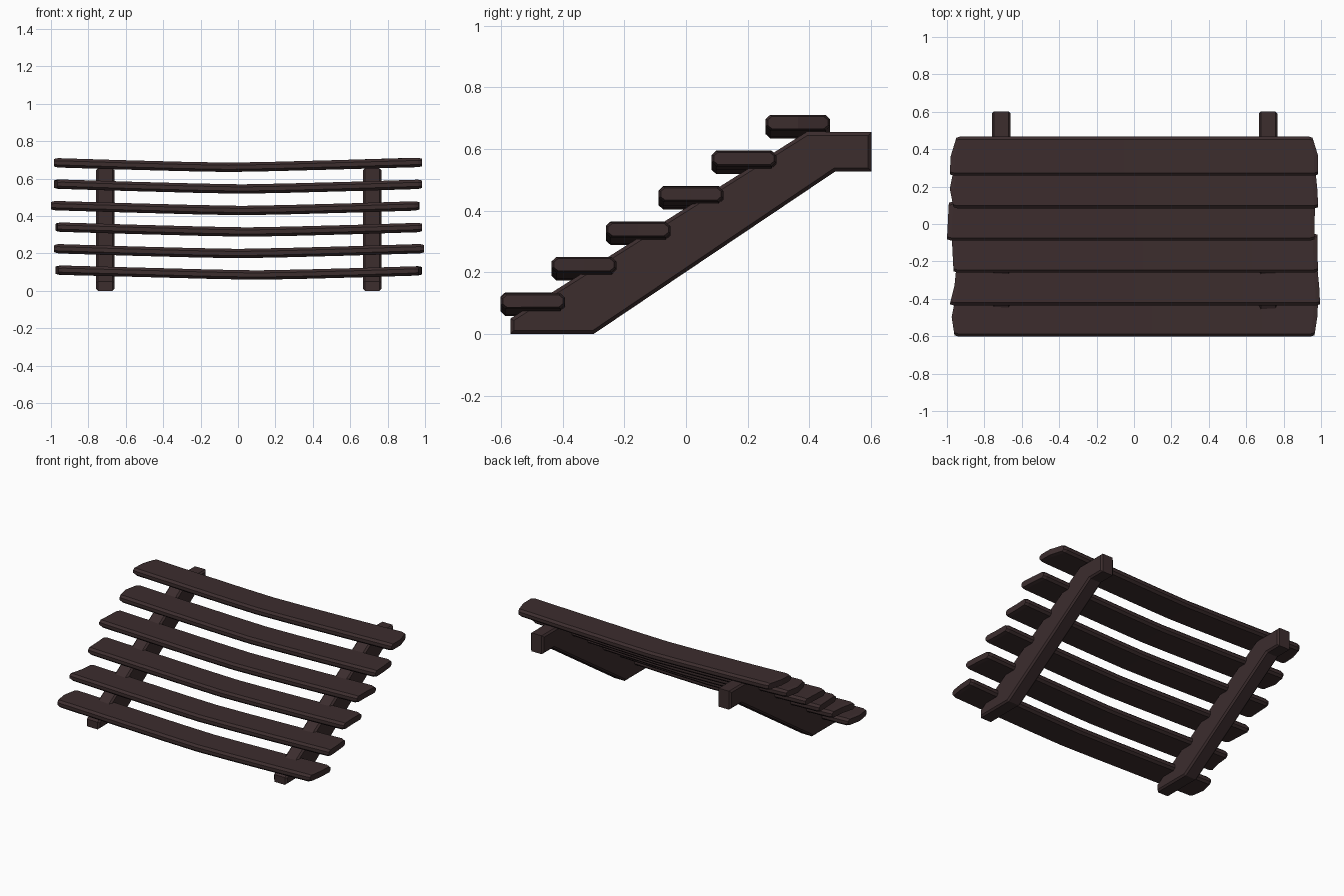
import bpy, bmesh, math

if "Cube" in bpy.data.objects:
    bpy.data.objects.remove(bpy.data.objects["Cube"])

wood = bpy.data.materials.new("dark brown wood")
wood.diffuse_color = (0.045, 0.026, 0.027, 1)
wood.use_nodes = True
wood.node_tree.nodes["Principled BSDF"].inputs["Base Color"].default_value = wood.diffuse_color


def finish(name, bm):
    bmesh.ops.recalc_face_normals(bm, faces=bm.faces)
    mesh = bpy.data.meshes.new(name)
    bm.to_mesh(mesh)
    bm.free()
    mesh.materials.append(wood)
    obj = bpy.data.objects.new(name, mesh)
    bpy.context.collection.objects.link(obj)


# Sloping side beams: a (y, z) profile extruded across x with chamfered rims
PROFILE = [(-0.57, 0), (-0.30, 0), (0.485, 0.528), (0.602, 0.528),
           (0.602, 0.655), (0.39, 0.655), (-0.57, 0.05)]


def beam(name, x, width=0.10):
    bm = bmesh.new()
    face = bm.faces.new([bm.verts.new((x - width / 2, y, z)) for y, z in PROFILE])
    ext = bmesh.ops.extrude_face_region(bm, geom=[face])
    moved = [g for g in ext["geom"] if isinstance(g, bmesh.types.BMVert)]
    bmesh.ops.translate(bm, verts=moved, vec=(width, 0, 0))
    rims = [e for e in bm.edges if abs(e.verts[0].co.x - e.verts[1].co.x) < 1e-5]
    bmesh.ops.bevel(bm, geom=rims, offset=0.011, segments=1, affect='EDGES')
    finish(name, bm)


beam("left_beam", -0.71)
beam("right_beam", 0.717)

# Plank treads: chamfered section swept along x, sagging in the middle
SECTION = [(-0.09, 0), (0, 0), (0.09, 0), (0.105, -0.014), (0.105, -0.036),
           (0.09, -0.05), (0, -0.05), (-0.09, -0.05), (-0.105, -0.036), (-0.105, -0.014)]


def tread(name, y, top, left, right, low):
    """left / right: end x at the front, middle and back of the plank."""
    bm = bmesh.new()

    def end_x(ends, v):
        f = v / 0.105
        return ends[1] + abs(f) * (ends[2 if f > 0 else 0] - ends[1])

    # (side, fraction of half length, inset from end, section scale)
    stations = [(-1, 1, 0, 0.8), (-1, 1, 0.022, 1), (-1, 0.6, 0, 1), (-1, 0.25, 0, 1),
                (0, 0, 0, 1),
                (1, 0.25, 0, 1), (1, 0.6, 0, 1), (1, 1, 0.022, 1), (1, 1, 0, 0.8)]
    loops = []
    for side, frac, inset, scale in stations:
        loop = []
        for v, w in SECTION:
            end = end_x(left if side < 0 else right, v)
            x = low + (end - low) * frac - side * inset
            if frac < 1:
                x = low + side * frac * 0.97
            sag = 0.026 * (1 - min(1, abs(x - low) / 0.97) ** 1.25)
            ws = -0.025 + (w + 0.025) * scale
            vs = v * (1 - (1 - scale) * 0.35)
            loop.append(bm.verts.new((x, y + vs, top + ws - sag)))
        loops.append(loop)
    n = len(SECTION)
    for a, b in zip(loops, loops[1:]):
        for i in range(n):
            j = (i + 1) % n
            bm.faces.new((a[i], a[j], b[j], b[i]))
    # Ends are split at the middle so that uneven sawn ends stay flat
    for loop in (loops[0], loops[-1]):
        bm.faces.new(loop[1:7])
        bm.faces.new([loop[1], loop[6], loop[7], loop[8], loop[9], loop[0]])
    finish(name, bm)


TREADS = [  # y, top z, left end, right end, lowest x
    (-0.497, 0.135, (-0.96, -0.975, -0.955), (0.965, 0.98, 0.985), 0.10),
    (-0.331, 0.250, (-0.985, -0.96, -0.95), (0.995, 0.99, 0.98), 0.0),
    (-0.155, 0.365, (-0.965, -0.97, -0.975), (0.985, 0.98, 0.98), 0.05),
    (0.016, 0.480, (-1.0, -0.995, -0.99), (0.965, 0.965, 0.97), 0.02),
    (0.188, 0.595, (-0.965, -0.985, -0.965), (0.985, 0.98, 0.97), 0.02),
    (0.363, 0.711, (-0.985, -0.98, -0.95), (0.985, 0.985, 0.955), -0.05),
]
for i, args in enumerate(TREADS, 1):
    tread(f"tread_{i}", *args)
